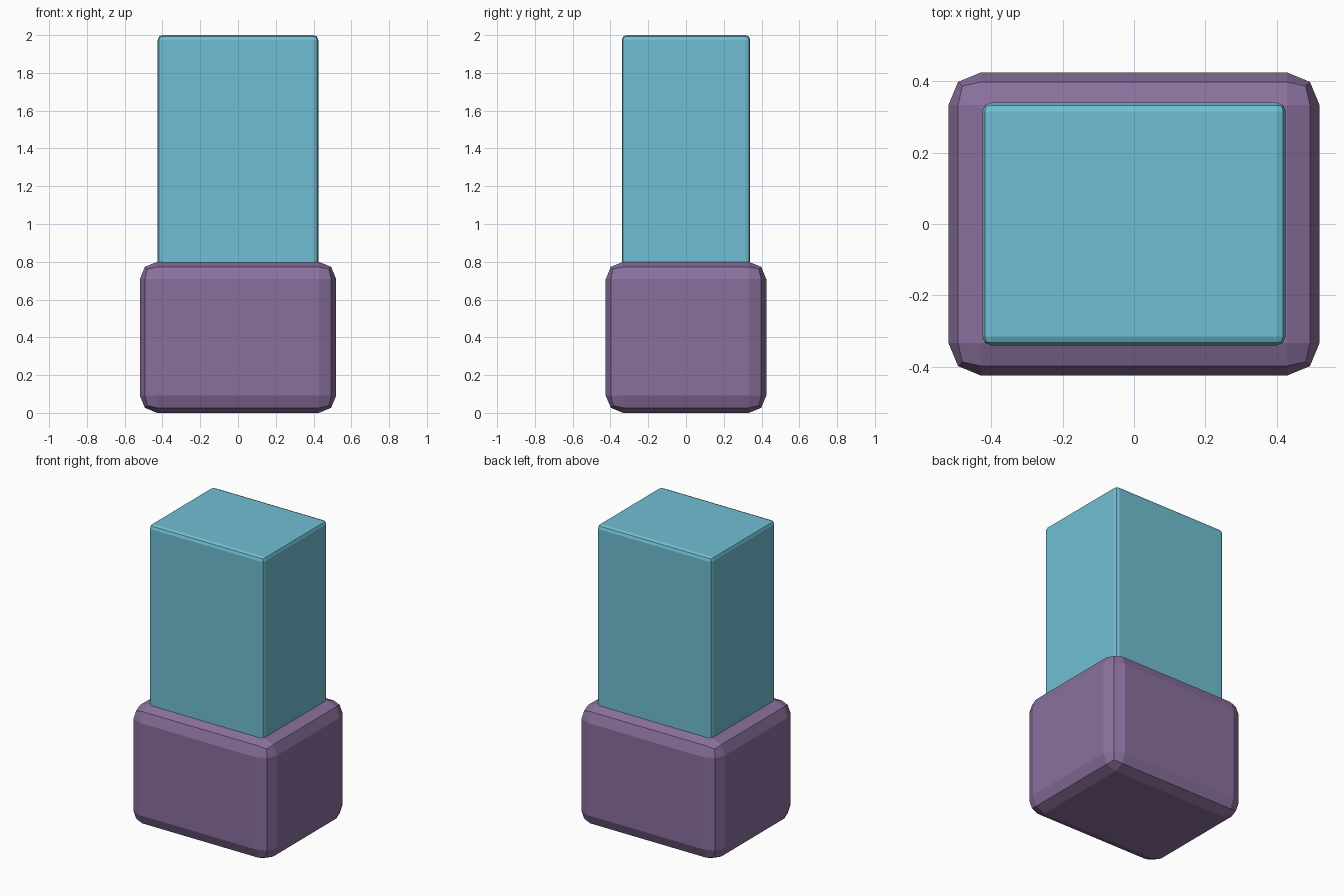
import bpy

if "Cube" in bpy.data.objects:
    bpy.data.objects.remove(bpy.data.objects["Cube"])


def material(name, rgb):
    mat = bpy.data.materials.new(name)
    mat.diffuse_color = (*rgb, 1.0)
    mat.use_nodes = True
    mat.node_tree.nodes["Principled BSDF"].inputs["Base Color"].default_value = mat.diffuse_color
    return mat


def rounded_block(name, width, depth, bottom, top, bevel, mat):
    """Box with two-step bevelled edges, flat shaded."""
    bpy.ops.mesh.primitive_cube_add(size=1, location=(0, 0, (bottom + top) / 2))
    block = bpy.context.object
    block.name = name
    block.scale = (width, depth, top - bottom)
    bpy.ops.object.transform_apply(location=False, rotation=False, scale=True)
    mod = block.modifiers.new("edge_bevel", 'BEVEL')
    mod.width = bevel
    mod.segments = 2
    block.data.materials.append(mat)
    return block


purple = material("muted_purple", (0.255, 0.163, 0.341))
teal = material("light_teal", (0.165, 0.52, 0.65))

# Wide, heavily bevelled base
rounded_block("base", 1.04, 0.85, 0.0, 0.8, 0.092, purple)

# Tall, crisp column sunk slightly into the base
rounded_block("column", 0.85, 0.68, 0.74, 2.0, 0.025, teal)
